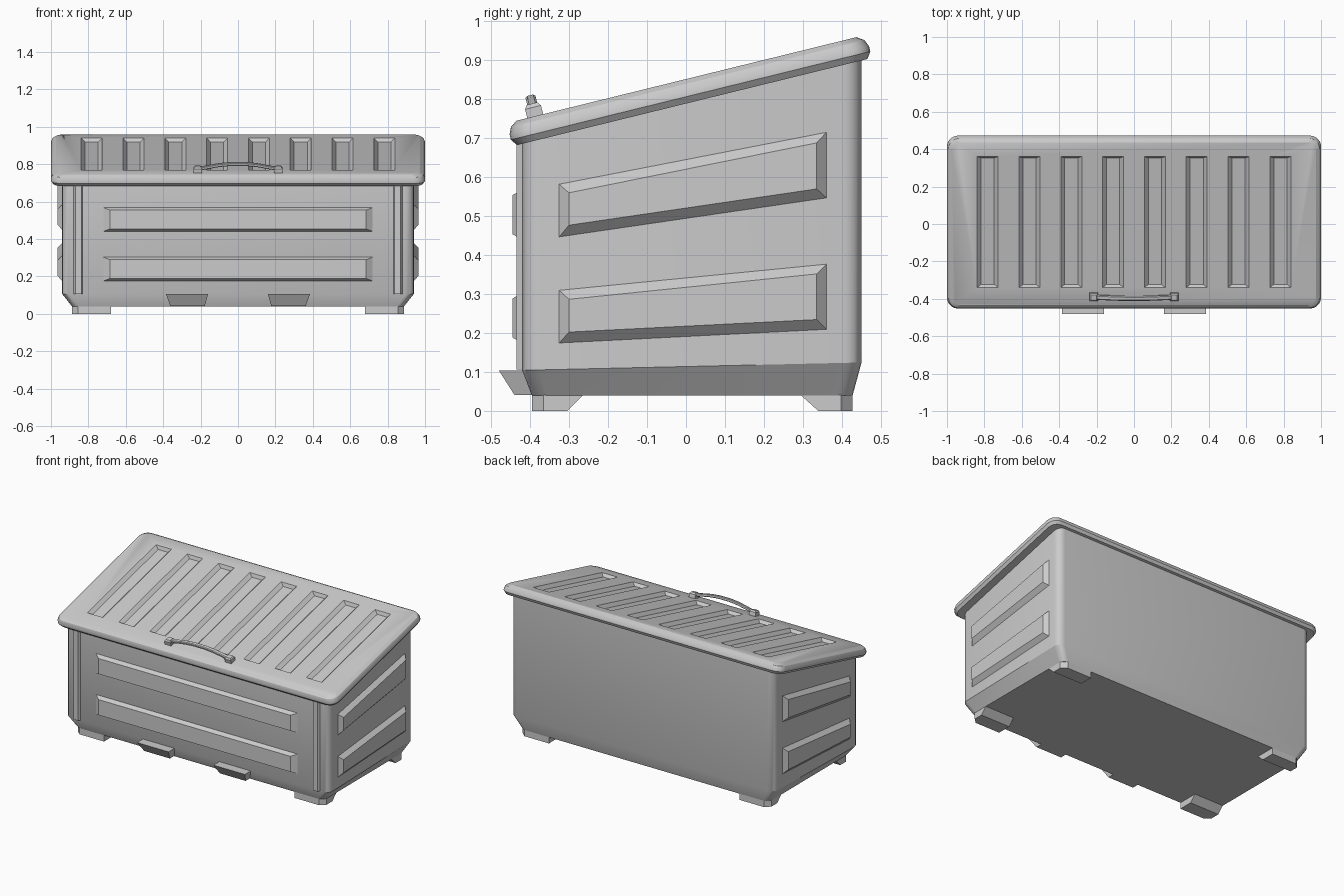
import bpy, bmesh
from math import sin, cos, pi, radians

if "Cube" in bpy.data.objects:
    bpy.data.objects.remove(bpy.data.objects["Cube"])

TILT = radians(13.8)          # slope of the lid


def rounded_rect(hx, y0, y1, r, seg=5):
    """Outline of a rectangle with rounded corners, as (x, y) points."""
    pts = []
    corners = [(hx - r, y1 - r), (-hx + r, y1 - r), (-hx + r, y0 + r), (hx - r, y0 + r)]
    for k, (cx, cy) in enumerate(corners):
        for i in range(seg + 1):
            a = (k + i / seg) * pi / 2
            pts.append((cx + r * cos(a), cy + r * sin(a)))
    return pts


def at(outline, z):
    """Lift a 2D outline to a height, which may be a function of y."""
    return [(x, y, z(y) if callable(z) else z) for x, y in outline]


def rect(x0, x1, y0, y1):
    return [(x0, y0), (x1, y0), (x1, y1), (x0, y1)]


def make(name, solids, mirror=False, tilt=False, smooth=False):
    """One object from closed solids, each lofted through a list of rings."""
    bm = bmesh.new()
    for rings in solids:
        vs = [[bm.verts.new(p) for p in ring] for ring in rings]
        n = len(vs[0])
        for a, b in zip(vs, vs[1:]):
            for i in range(n):
                j = (i + 1) % n
                bm.faces.new((a[i], a[j], b[j], b[i]))
        bm.faces.new(vs[0][::-1])
        bm.faces.new(vs[-1])
    bmesh.ops.recalc_face_normals(bm, faces=bm.faces[:])
    me = bpy.data.meshes.new(name)
    bm.to_mesh(me)
    bm.free()
    ob = bpy.data.objects.new(name, me)
    bpy.context.collection.objects.link(ob)
    if tilt:
        ob.rotation_euler.x = TILT
    if mirror:
        ob.modifiers.new("Mirror", 'MIRROR')
    if smooth:
        bpy.ops.object.select_all(action='DESELECT')
        ob.select_set(True)
        bpy.context.view_layer.objects.active = ob
        bpy.ops.object.shade_smooth_by_angle(angle=radians(30))
    return ob


# Body: tapered foot band, straight walls, sloped top hidden in the lid
wall = rounded_rect(0.94, -0.42, 0.45, 0.045)
base = rounded_rect(0.888, -0.395, 0.427, 0.04)
make("body", [[at(base, 0.04),
               at(wall, lambda y: 0.105 + 0.02 * (y + 0.42) / 0.87),
               at(wall, lambda y: (0.776 + y * sin(TILT)) / cos(TILT))]], smooth=True)

# Feet: inner end slopes outwards to the top, outer corner cut
def foot(y_out, y_low, y_top):
    d = 0.03 if y_out < 0 else -0.03
    def ring(y_in, z):
        return [(0.68, y_out, z), (0.855, y_out, z), (0.888, y_out + d, z),
                (0.888, y_in, z), (0.68, y_in, z)]
    return [ring(y_low, 0.0), ring(y_top, 0.045)]

make("feet", [foot(-0.395, -0.305, -0.26), foot(0.427, 0.34, 0.29)], mirror=True)

# Raised panels on the front
def front_panel(z0, z1):
    def ring(i, y):
        return [(x, y, z) for x, z in rect(-0.72 + i, 0.72 - i, z0 + i * 0.4, z1 - i * 0.4)]
    return [ring(0, -0.41), ring(0, -0.42), ring(0.035, -0.445)]

make("front_panels", [front_panel(0.44, 0.568), front_panel(0.175, 0.303)])

# Raised slanting panels on the sides
def side_panel(front, back, inner_front, inner_back):
    def ring(x, y0, f, y1, b):
        return [(x, y0, f[0]), (x, y1, b[0]), (x, y1, b[1]), (x, y0, f[1])]
    return [ring(0.93, -0.325, front, 0.36, back), ring(0.94, -0.325, front, 0.36, back),
            ring(0.965, -0.30, inner_front, 0.335, inner_back)]

make("side_panels", [
    side_panel((0.447, 0.582), (0.547, 0.715), (0.477, 0.56), (0.57, 0.688)),
    side_panel((0.175, 0.31), (0.21, 0.377), (0.203, 0.287), (0.235, 0.352))], mirror=True)

# Vertical ridges near the front corners
ridge = [(0.825, -0.41), (0.838, -0.434), (0.87, -0.434), (0.885, -0.41)]
make("front_ridges", [[at(ridge, 0.107), at(ridge, 0.70)]], mirror=True)

# Flared lugs at the foot of the front
make("front_lugs", [[at(rect(0.178, 0.362, -0.44, -0.38), 0.042),
                     at(rect(0.16, 0.385, -0.48, -0.40), 0.105)]], mirror=True)

# Lid, built flat and then tilted
def lid_ring(i, z):
    return at(rounded_rect(1 - i, -0.27 + i, 0.679 - i, 0.06 - i * 0.5), z)

lid = make("lid", [[lid_ring(0.012, 0.766), lid_ring(0, 0.783), lid_ring(0, 0.797),
                    lid_ring(0.008, 0.815), lid_ring(0.026, 0.827)]], tilt=True, smooth=True)

# Eight grooves cut into the lid
def groove(cx):
    def ring(i, z):
        return at(rect(cx - 0.056 + i, cx + 0.056 - i, -0.147 + i * 0.6, 0.574 - i * 0.6), z)
    return [ring(0.021, 0.807), ring(0, 0.827), ring(0, 0.86)]

cutter = make("groove_cutter", [groove(0.2235 * (i - 3.5)) for i in range(8)], tilt=True)
cut = lid.modifiers.new("Grooves", 'BOOLEAN')
cut.operation, cut.object, cut.solver = 'DIFFERENCE', cutter, 'EXACT'
bpy.context.view_layer.update()
bpy.context.view_layer.objects.active = lid
bpy.ops.object.modifier_apply(modifier=cut.name)
bpy.data.objects.remove(cutter)

# Arched handle with its two end blocks
S = -0.195
path = [(-0.225, 0.847), (-0.19, 0.85), (-0.10, 0.867), (-0.04, 0.873),
        (0.04, 0.873), (0.10, 0.867), (0.19, 0.85), (0.225, 0.847)]
section = [(-0.013, -0.005), (-0.008, -0.009), (0.008, -0.009), (0.013, -0.005),
           (0.013, 0.005), (0.008, 0.009), (-0.008, 0.009), (-0.013, 0.005)]
make("handle_bar", [[[(x, S + s, n + t) for s, t in section] for x, n in path]],
     tilt=True)
make("handle_ends", [[at(rect(0.193, 0.237, S - 0.021, S + 0.021), 0.82),
                      at(rect(0.193, 0.237, S - 0.021, S + 0.021), 0.85),
                      at(rect(0.2, 0.23, S - 0.014, S + 0.014), 0.86)]],
     mirror=True, tilt=True)
